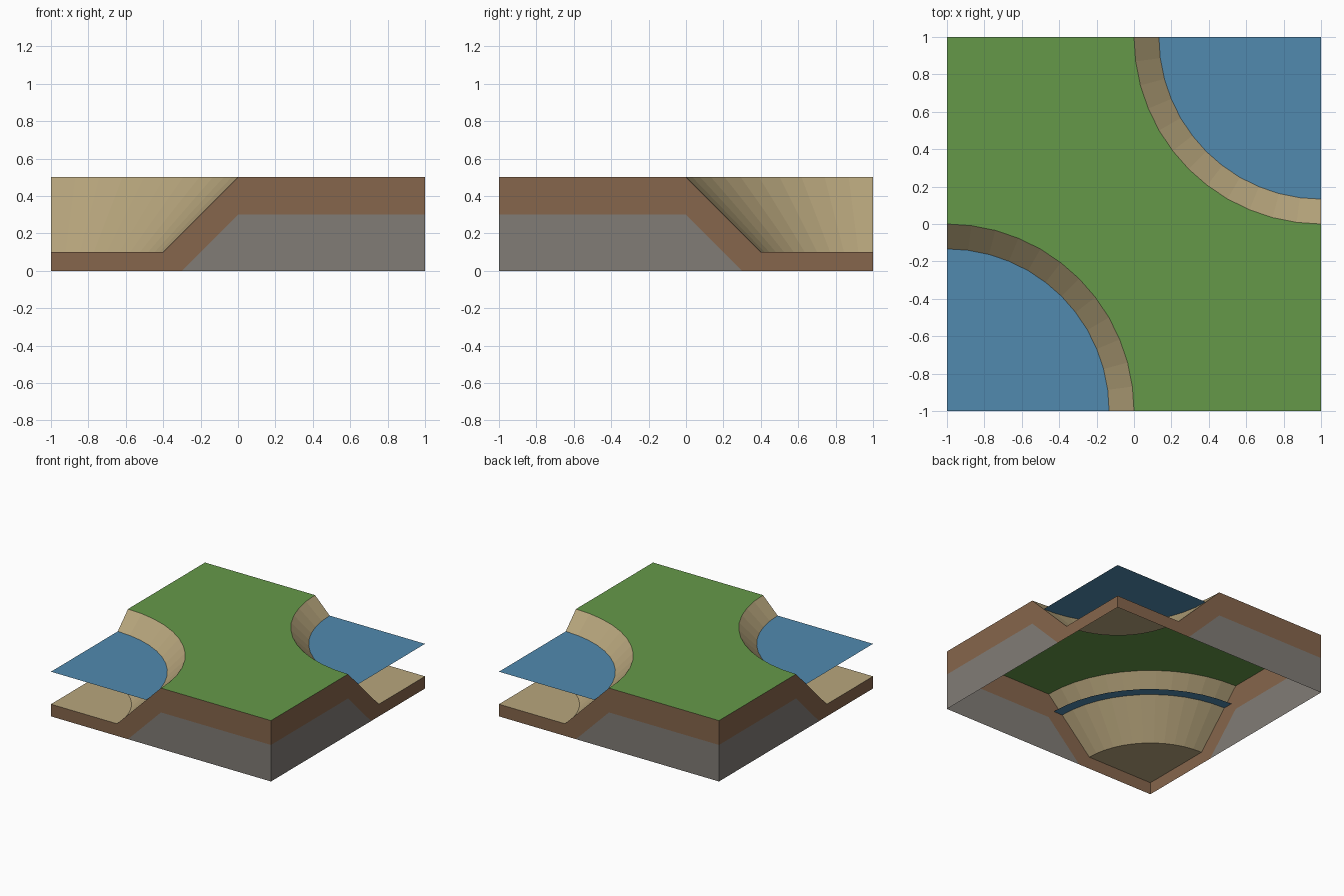
import bpy
from math import sin, cos, pi

if "Cube" in bpy.data.objects:
    bpy.data.objects.remove(bpy.data.objects["Cube"])

STEPS = 12                      # facets in each quarter-circle bank
TOP, BED, WATER = 0.5, 0.1, 0.367


def material(name, rgb):
    m = bpy.data.materials.new(name)
    m.diffuse_color = (*rgb, 1)
    m.use_nodes = True
    m.node_tree.nodes["Principled BSDF"].inputs["Base Color"].default_value = m.diffuse_color
    return m


GRASS = material("grass green", (0.130, 0.318, 0.066))
SAND = material("sand", (0.479, 0.381, 0.205))
SOIL = material("soil brown", (0.240, 0.133, 0.072))
STONE = material("stone grey", (0.218, 0.200, 0.180))
BLUE = material("water blue", (0.082, 0.255, 0.430))


def make(name, faces, mat):
    """Object from a list of faces, each a list of points."""
    verts, index = [], []
    for f in faces:
        ids = []
        for p in f:
            p = tuple(round(c, 6) for c in p)
            if p not in verts:
                verts.append(p)
            ids.append(verts.index(p))
        index.append(ids)
    mesh = bpy.data.meshes.new(name)
    mesh.from_pydata(verts, [], index)
    mesh.materials.append(mat)
    mesh.update()
    ob = bpy.data.objects.new(name, mesh)
    bpy.context.collection.objects.link(ob)
    return ob


def turned(points):
    """Half turn about z."""
    return [(-x, -y, z) for x, y, z in points]


def both(faces):
    return faces + [turned(f) for f in faces]


def arc(r, z):
    """Quarter circle round the front left corner, anticlockwise."""
    return [(-1 + r * cos(i * pi / 2 / STEPS), -1 + r * sin(i * pi / 2 / STEPS), z)
            for i in range(STEPS + 1)]


# Grass top with both rounded corners taken out
rim = arc(1.0, TOP)
half = rim[::-1] + [(1, -1, TOP)]
make("grass_top", [half + turned(half)], GRASS)

# Sloping banks and flat sand beds
foot = arc(0.6, BED)
bank = [[foot[i], rim[i], rim[i + 1], foot[i + 1]] for i in range(STEPS)]
make("sand_banks", both(bank), SAND)
make("sand_beds", both([[(-1, -1, BED)] + foot]), SAND)

# Water sheets, running slightly into the banks
make("water", both([[(-1, -1, WATER)] + arc(0.95, WATER)]), BLUE)

# Side walls: soil over a stone core, open underneath
soil = [(-1, 0), (-0.3, 0), (0, 0.3), (1, 0.3), (1, TOP), (0, TOP), (-0.4, BED), (-1, BED)]
stone = [(-0.3, 0), (1, 0), (1, 0.3), (0, 0.3)]
for name, profile, mat in (("soil_walls", soil, SOIL), ("stone_walls", stone, STONE)):
    front = [(a, -1, z) for a, z in profile]
    left = [(-1, a, z) for a, z in reversed(profile)]
    make(name, both([front, left]), mat)
